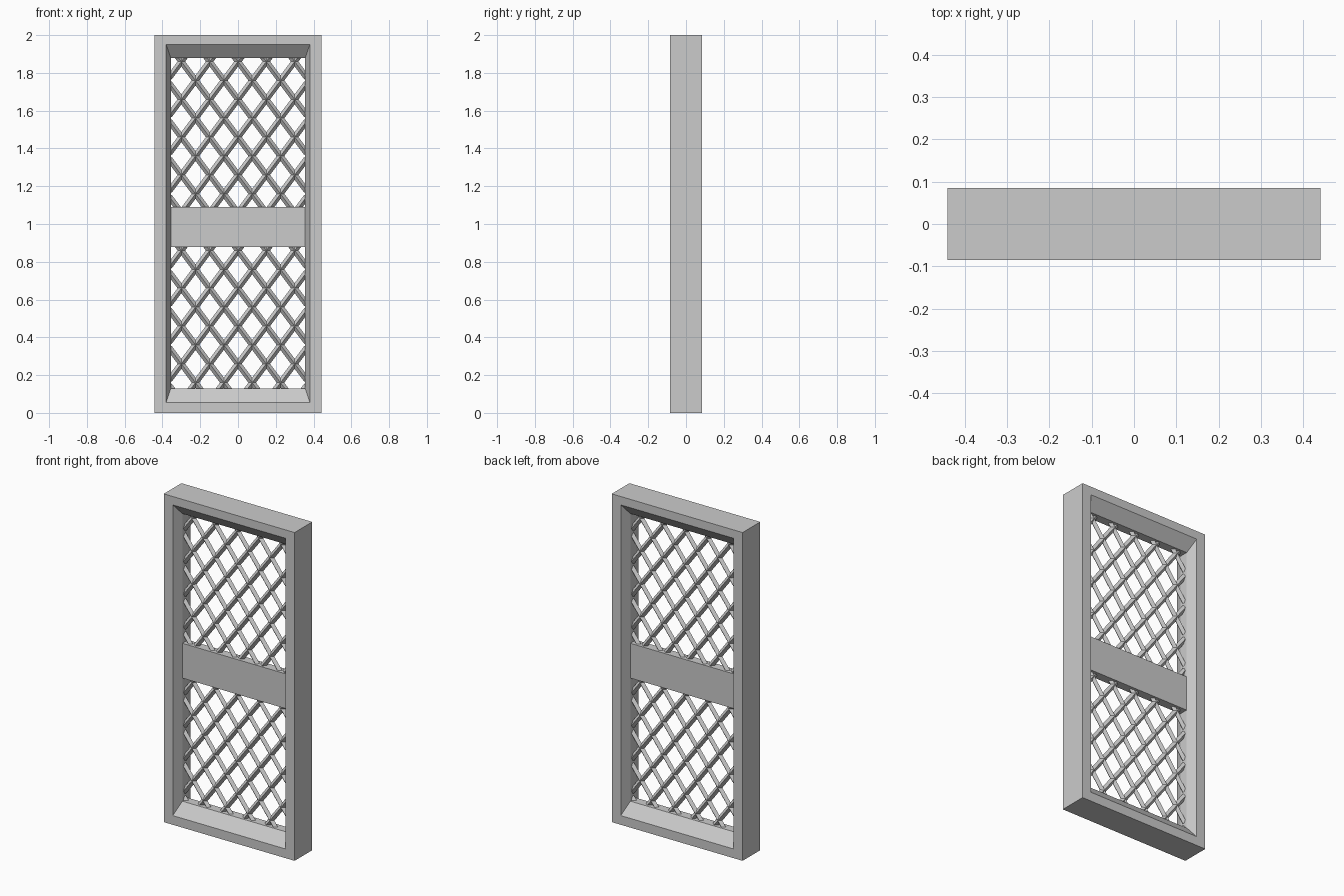
import bpy, bmesh, math
from mathutils import Matrix, Vector

if "Cube" in bpy.data.objects:
    bpy.data.objects.remove(bpy.data.objects["Cube"])


def finish(bm, name):
    bmesh.ops.recalc_face_normals(bm, faces=bm.faces)
    me = bpy.data.meshes.new(name)
    bm.to_mesh(me)
    bm.free()
    ob = bpy.data.objects.new(name, me)
    bpy.context.collection.objects.link(ob)
    return ob


# Outer frame: rectangular loops (half width, bottom, top, y) bridged in a ring
Y_OUT, Y_IN = 0.085, 0.027
loops = [
    (0.441, 0.0, 2.0, -Y_OUT), (0.38, 0.056, 1.949, -Y_OUT),
    (0.356, 0.128, 1.88, -Y_IN), (0.356, 0.128, 1.88, Y_IN),
    (0.38, 0.056, 1.949, Y_OUT), (0.441, 0.0, 2.0, Y_OUT),
]
bm = bmesh.new()
rings = [[bm.verts.new(p) for p in ((-w, y, b), (w, y, b), (w, y, t), (-w, y, t))]
         for w, b, t, y in loops]
for i, ring in enumerate(rings):
    nxt = rings[(i + 1) % len(rings)]
    for j in range(4):
        k = (j + 1) % 4
        bm.faces.new((ring[j], ring[k], nxt[k], nxt[j]))
finish(bm, "frame")

# Middle rail, flush with the inner lip of the frame
bm = bmesh.new()
bmesh.ops.create_cube(bm, size=1, matrix=Matrix.Translation((0, 0, 0.984))
                      @ Matrix.Diagonal((0.716, 2 * Y_IN, 0.212, 1)))
finish(bm, "middle_rail")

# Diagonal lattice of diamond-section bars, clipped to each opening
PITCH_X, PITCH_Z, NODE_Z, RADIUS = 0.15, 0.2, 0.86, 0.016


def lattice(name, z_min, z_max):
    bm = bmesh.new()
    for sign in (-1, 1):
        slope = sign * PITCH_Z / PITCH_X
        for k in range(-12, 13):
            x0 = k * PITCH_X
            ends = sorted(x0 + (z - NODE_Z) / slope for z in (z_min, z_max))
            xa, xb = max(ends[0], -0.364), min(ends[1], 0.364)
            if xb - xa < 0.01:
                continue
            a = Vector((xa, 0, NODE_Z + slope * (xa - x0)))
            b = Vector((xb, 0, NODE_Z + slope * (xb - x0)))
            d = b - a
            mat = Matrix.Translation((a + b) / 2) @ Matrix.Rotation(math.atan2(d.x, d.z), 4, 'Y')
            bmesh.ops.create_cone(bm, cap_ends=True, segments=4, radius1=RADIUS,
                                  radius2=RADIUS, depth=d.length, matrix=mat)
    finish(bm, name)


lattice("upper_lattice", 1.075, 1.89)
lattice("lower_lattice", 0.118, 0.893)
